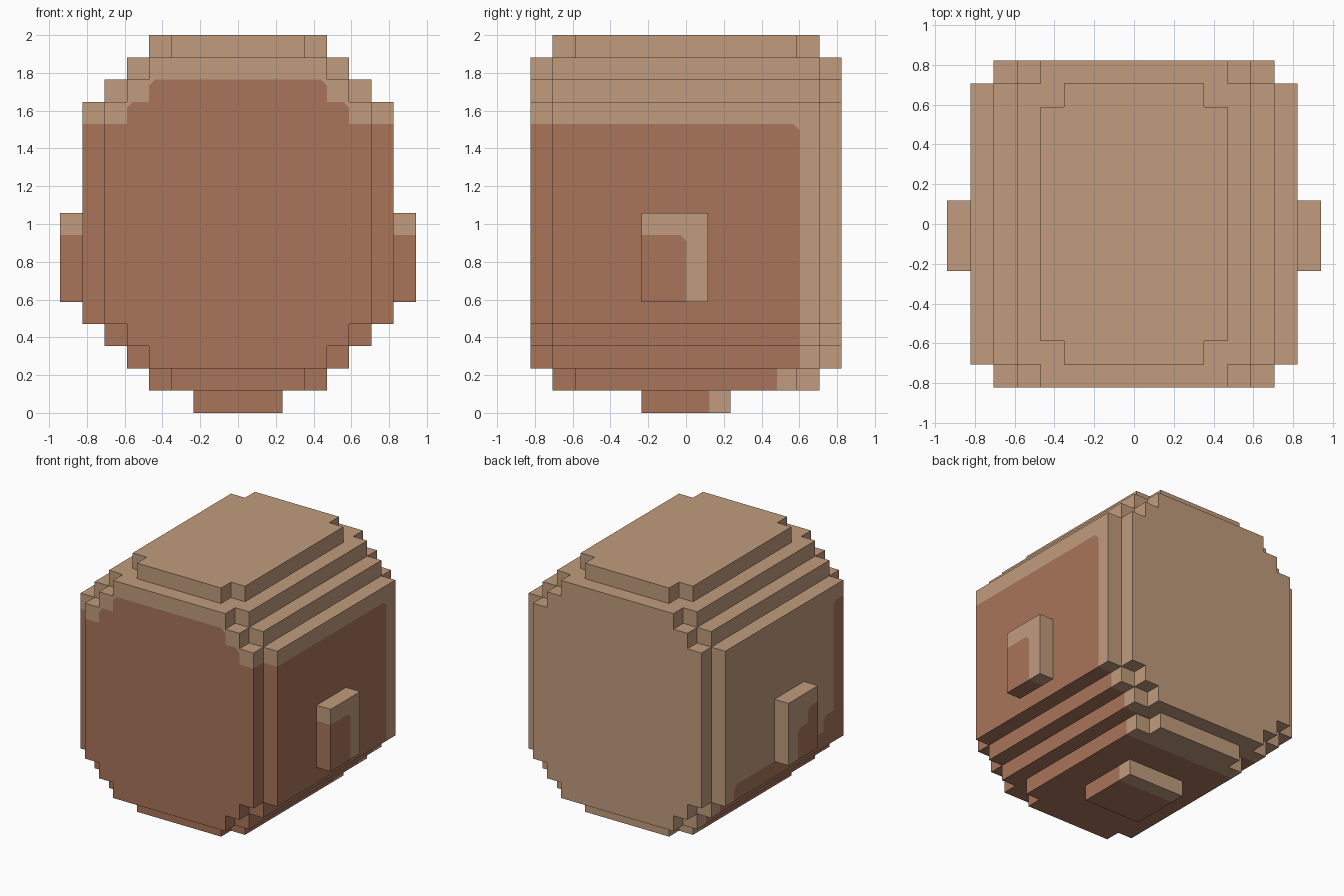
import bpy
import bmesh
from mathutils import Vector

if "Cube" in bpy.data.objects:
    bpy.data.objects.remove(bpy.data.objects["Cube"], do_unlink=True)

U = 2 / 17  # size of one block


def material(name, rgb):
    lin = [((c / 255 + 0.055) / 1.055) ** 2.4 for c in rgb] + [1]
    m = bpy.data.materials.new(name)
    m.use_nodes = True
    m.diffuse_color = lin
    bsdf = m.node_tree.nodes["Principled BSDF"]
    bsdf.inputs["Base Color"].default_value = lin
    bsdf.inputs["Roughness"].default_value = 0.9
    return m


MATS = [material("light tan", (192, 156, 125)), material("warm brown", (169, 117, 90))]
CHAMFER = 0.28
taken = set()  # cells filled so far, so touching parts share no walls


def in_rects(a, z, rects):
    """Inside any region below (a, z) limits with a clipped upper corner."""
    return any(a < am and z < zm and a + z < am + zm - CHAMFER for am, zm in rects)


def block_part(name, boxes, rules):
    """Shell of a union of blocks; boxes are (x0, x1, y0, y1, z0, z1)."""
    cells = {(x, y, z) for x0, x1, y0, y1, z0, z1 in boxes
             for x in range(x0, x1) for y in range(y0, y1) for z in range(z0, z1)}
    taken.update(cells)
    bm = bmesh.new()
    for cell in cells:
        for axis in range(3):
            for side in (0, 1):
                near = list(cell)
                near[axis] += 2 * side - 1
                if tuple(near) in taken:
                    continue
                quad = []
                for p, q in ((0, 0), (1, 0), (1, 1), (0, 1)):
                    v = list(cell)
                    v[axis] += side
                    v[(axis + 1) % 3] += p
                    v[(axis + 2) % 3] += q
                    quad.append(bm.verts.new(v))
                bm.faces.new(quad if side else quad[::-1])
    bmesh.ops.remove_doubles(bm, verts=bm.verts, dist=0.001)

    # Cut the surface along every colour border
    def cut(co, no):
        bmesh.ops.bisect_plane(bm, geom=bm.verts[:] + bm.edges[:] + bm.faces[:],
                               dist=0.0001, plane_co=co, plane_no=no)

    for key, rects in rules.items():
        for am, zm in rects:
            for s in ((1, -1) if key == "front" else (1,)):
                d = Vector((s, 0, 0)) if key == "front" else Vector((0, 1, 0))
                up = Vector((0, 0, 1))
                cut(d * am, d)
                cut(up * zm, up)
                cut(d * am + up * (zm - CHAMFER), d + up)

    # Colour by facing direction and position
    bm.normal_update()
    for f in bm.faces:
        c, n = f.calc_center_median(), f.normal
        if n.y > 0.5 or n.z > 0.5:
            brown = False
        elif n.y < -0.5:
            brown = in_rects(abs(c.x), c.z, rules["front"])
        elif n.z < -0.5 or c.z < 2:
            brown = in_rects(c.y, c.z, rules["base" if c.z < 2 else "under"])
        else:
            brown = in_rects(c.y, c.z, rules["plus" if n.x > 0 else "minus"])
        f.material_index = int(brown)
    bmesh.ops.dissolve_limit(bm, angle_limit=0.01, verts=bm.verts[:],
                             edges=bm.edges[:], delimit={'MATERIAL'})
    bmesh.ops.scale(bm, vec=(U, U, U), verts=bm.verts)
    mesh = bpy.data.meshes.new(name)
    bm.to_mesh(mesh)
    bm.free()
    for m in MATS:
        mesh.materials.append(m)
    bpy.context.scene.collection.objects.link(bpy.data.objects.new(name, mesh))


# Head: stepped ball of centred boxes (half width, half depth, bottom, top)
layers = [(5, 6, 2, 16), (6, 6, 3, 15), (7, 6, 4, 14),
          (4, 7, 2, 16), (5, 7, 3, 15), (6, 7, 4, 14),
          (4, 5, 1, 17), (3, 6, 1, 17)]
block_part("head", [(-w, w, -d, d, b, t) for w, d, b, t in layers], {
    "front": [(4, 15), (5, 14), (9, 13)],
    "plus": [(5.1, 13)],
    "minus": [(-5, 13), (-4, 6), (5.1, 5)],
    "under": [(5.1, 13)],
    "base": [(4.1, 9)],
})

# Ears
for name, x0 in (("left_ear", 7), ("right_ear", -8)):
    block_part(name, [(x0, x0 + 1, -2, 1, 5, 9)], {
        "front": [(12, 8)],
        "plus": [(0.03, 8)],
        "minus": [(-1, 8), (0.03, 7)],
        "under": [(0.03, 8)],
        "base": [],
    })

# Neck
block_part("neck", [(-2, 2, -2, 2, 0, 1)], {
    "front": [(9, 9)],
    "plus": [],
    "minus": [],
    "under": [],
    "base": [(1.05, 9)],
})
